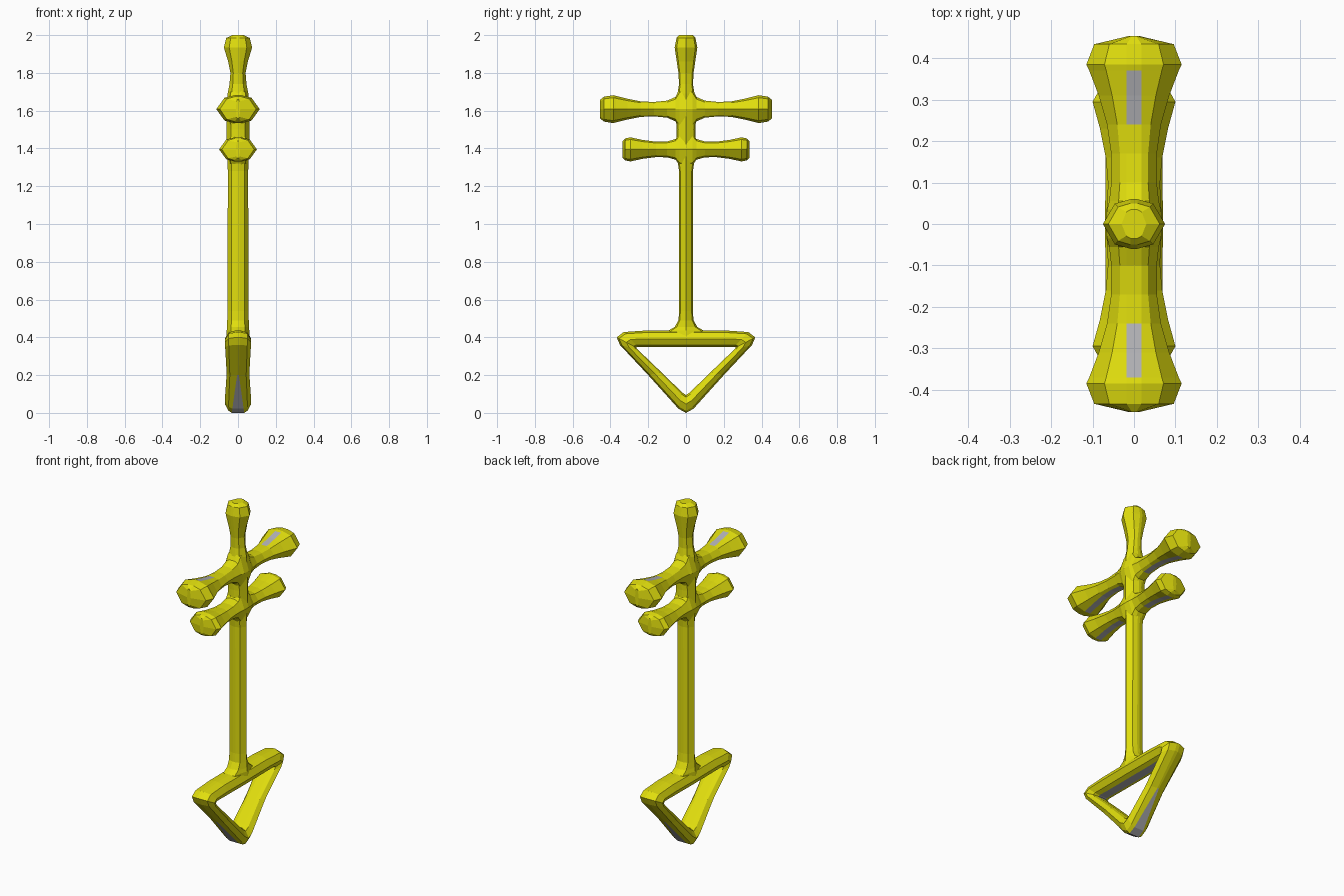
import bpy, bmesh


def material(name, rgb):
    m = bpy.data.materials.new(name)
    m.diffuse_color = (*rgb, 1.0)
    return m


YELLOW = material("yellow", (0.75, 0.73, 0.004))
GREY = material("grey", (0.45, 0.45, 0.47))


def loft(name, rings, closed=False, grey=lambda strip, c: False):
    """Skin ten-sided rings; grey() picks strip faces (2 or 7) by centre."""
    bm = bmesh.new()
    vs = [[bm.verts.new(p) for p in r] for r in rings]
    n = len(rings)
    for i in range(n if closed else n - 1):
        a, b = vs[i], vs[(i + 1) % n]
        for j in range(10):
            k = (j + 1) % 10
            f = bm.faces.new((a[j], a[k], b[k], b[j]))
            if j in (2, 7) and grey(j, f.calc_center_median()):
                f.material_index = 1
    if not closed:
        bm.faces.new(vs[0])
        bm.faces.new(vs[-1])
    bmesh.ops.recalc_face_normals(bm, faces=bm.faces)
    me = bpy.data.meshes.new(name)
    bm.to_mesh(me)
    bm.free()
    me.materials.append(YELLOW)
    me.materials.append(GREY)
    ob = bpy.data.objects.new(name, me)
    bpy.context.collection.objects.link(ob)
    return ob


def section(hx, h, strip=0.018):
    """Flattened octagon with a narrow flat strip on both +h and -h."""
    s = min(strip, hx * 0.4)
    top = [(hx, 0), (hx * .62, h * .82), (s, h), (-s, h), (-hx * .62, h * .82)]
    return top + [(-x, -y) for x, y in top]


# Crossing arms: (distance from centre, half width in x, half height in z)
def arm(name, z0, half):
    rows = [(-y, w, h) for y, w, h in reversed(half) if y > 0] + half
    rings = [[(x, y, z0 + z) for x, z in section(w, h)] for y, w, h in rows]
    end = half[-1][0]

    def grey(strip, c):
        if strip == 2:
            return end > 0.4 and 0.24 < abs(c.y) < 0.37
        return 0.11 < abs(c.y) < end - 0.06
    return loft(name, rings, grey=grey)


arm("upper_arms", 1.608, [
    (0, 0.07, 0.12), (0.035, 0.065, 0.105), (0.055, 0.06, 0.065),
    (0.10, 0.055, 0.045), (0.17, 0.055, 0.038), (0.24, 0.065, 0.041),
    (0.31, 0.085, 0.055), (0.37, 0.108, 0.07), (0.385, 0.115, 0.074),
    (0.434, 0.096, 0.066), (0.454, 0.012, 0.05)])
arm("lower_arms", 1.395, [
    (0, 0.068, 0.10), (0.035, 0.066, 0.085), (0.055, 0.064, 0.055),
    (0.10, 0.063, 0.042), (0.16, 0.068, 0.041), (0.23, 0.082, 0.05),
    (0.295, 0.10, 0.064), (0.322, 0.085, 0.058), (0.335, 0.012, 0.045)])

# Upright with flared foot and knobbed top: (z, half x, half y)
upright = [
    (0.40, 0.062, 0.12), (0.435, 0.06, 0.095), (0.455, 0.058, 0.06),
    (0.49, 0.057, 0.04), (0.54, 0.055, 0.036), (1.28, 0.054, 0.037),
    (1.34, 0.056, 0.045), (1.42, 0.06, 0.052), (1.50, 0.06, 0.05),
    (1.60, 0.06, 0.055), (1.69, 0.055, 0.045), (1.74, 0.045, 0.037),
    (1.80, 0.04, 0.04), (1.86, 0.052, 0.049), (1.935, 0.075, 0.06),
    (1.985, 0.062, 0.05), (2.0, 0.03, 0.035)]
loft("upright", [[(x, y, z) for x, y in section(w, h, 0.008)]
                 for z, w, h in upright])

# Triangular foot loop: (inner y, z), (outer y, z), half x, outer strip half x
half_loop = [
    ((0, 0.348), (0, 0.437), 0.07, 0.01),
    ((0.18, 0.348), (0.20, 0.437), 0.068, 0.01),
    ((0.255, 0.350), (0.33, 0.428), 0.068, 0.01),
    ((0.265, 0.347), (0.367, 0.40), 0.07, 0.01),
    ((0.255, 0.335), (0.35, 0.36), 0.068, 0.01),
    ((0.13, 0.215), (0.20, 0.20), 0.06, 0.005),
    ((0.02, 0.108), (0.04, 0.022), 0.07, 0.03),
    ((0, 0.095), (0, 0.0), 0.07, 0.032)]
mirrored = [((-i[0], i[1]), (-o[0], o[1]), w, s)
            for i, o, w, s in reversed(half_loop[1:-1])]
rings = []
for (iy, iz), (oy, oz), w, s in half_loop + mirrored:
    # t runs from the inner edge (0) to the outer edge (1)
    pts = [(w, .5), (w * .72, .88), (s, 1), (-s, 1), (-w * .72, .88),
           (-w, .5), (-w * .72, .12), (-.025, 0), (.025, 0), (w * .72, .12)]
    rings.append([(x, iy + (oy - iy) * t, iz + (oz - iz) * t) for x, t in pts])
loft("triangle_foot", rings, closed=True,
     grey=lambda j, c: (j == 7 and c.z > 0.34) or (j == 2 and c.z < 0.2))
